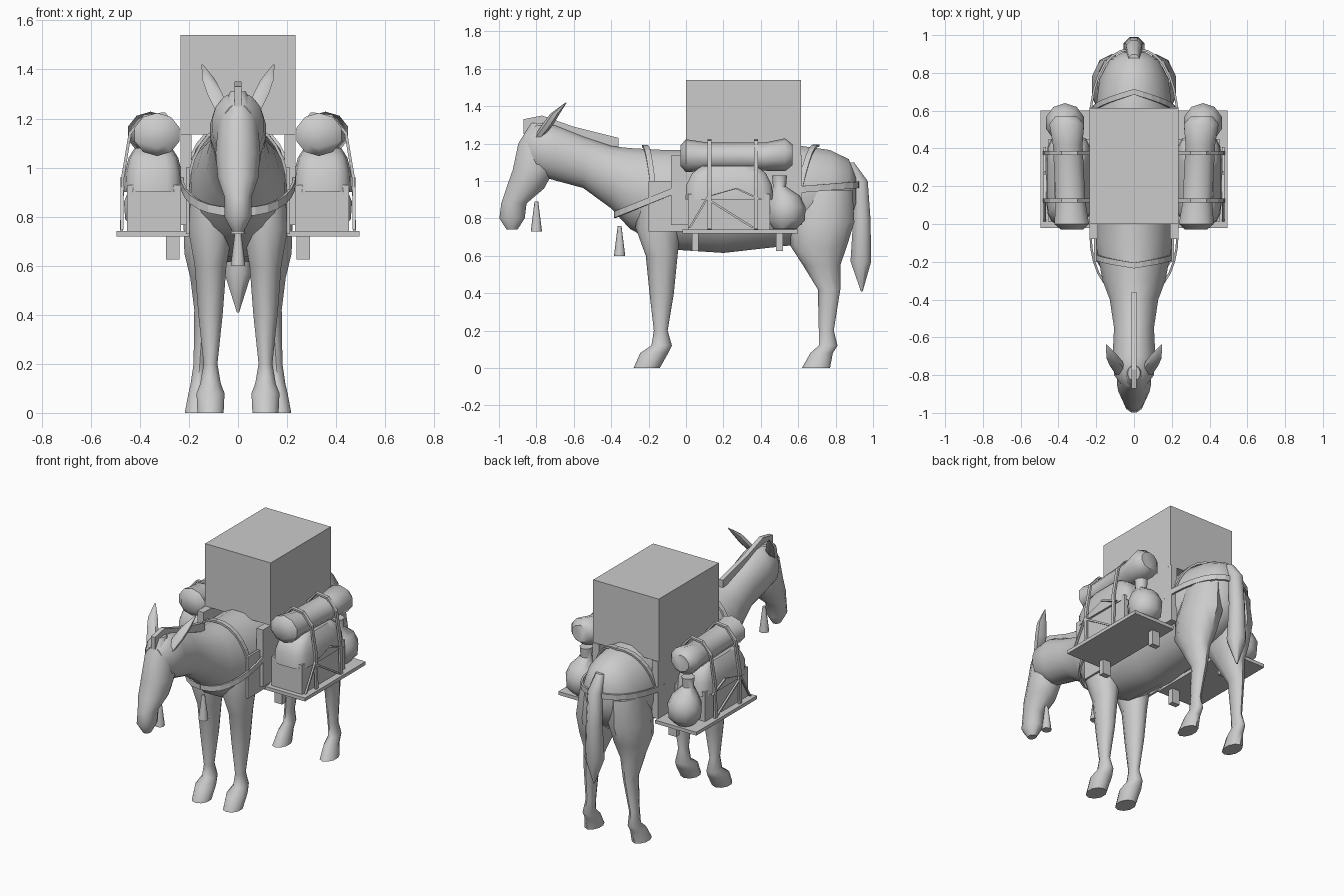
import bpy
import bmesh
import math
from mathutils import Vector

cube = bpy.data.objects.get("Cube")
if cube:
    bpy.data.objects.remove(cube)

grey = bpy.data.materials.new("plain grey")
grey.use_nodes = True
shade = (.6, .6, .6, 1)
grey.diffuse_color = shade
grey.node_tree.nodes["Principled BSDF"].inputs["Base Color"].default_value = shade


def finish(name, bm, mirror=False, smooth=False, thickness=None):
    bmesh.ops.recalc_face_normals(bm, faces=bm.faces)
    mesh = bpy.data.meshes.new(name)
    bm.to_mesh(mesh)
    bm.free()
    mesh.materials.append(grey)
    part = bpy.data.objects.new(name, mesh)
    bpy.context.collection.objects.link(part)
    if thickness:
        solid = part.modifiers.new("thickness", "SOLIDIFY")
        solid.thickness = thickness
        solid.offset = False
    if mirror:
        part.modifiers.new("mirror", "MIRROR")
    if smooth:
        bpy.ops.object.select_all(action="DESELECT")
        part.select_set(True)
        bpy.context.view_layer.objects.active = part
        bpy.ops.object.shade_smooth_by_angle(angle=math.radians(50))


def rounded(value, power):
    return math.copysign(abs(value) ** power, value)


def loft(name, rings, axis="z", ratio=1, x=0, lean=0, sides=10, power=1, mirror=True):
    """Rings are (position on axis, centre, radius); ratio sets the width."""
    bm = bmesh.new()
    loops = []
    for along, centre, radius in rings:
        loop = []
        for i in range(sides):
            angle = math.tau * (i + .5) / sides
            across = x + lean * along + radius * ratio * rounded(math.cos(angle), power)
            depth = centre + radius * rounded(math.sin(angle), power)
            place = (across, depth, along) if axis == "z" else (across, along, depth)
            loop.append(bm.verts.new(place))
        loops.append(loop)
    for lower, upper in zip(loops, loops[1:]):
        for i in range(sides):
            bm.faces.new((lower[i - 1], lower[i], upper[i], upper[i - 1]))
    bm.faces.new(loops[0])
    bm.faces.new(loops[-1])
    finish(name, bm, mirror, smooth=True)


def box(name, centre, size, mirror=True):
    bm = bmesh.new()
    bmesh.ops.create_cube(bm, size=1)
    bmesh.ops.scale(bm, vec=size, verts=bm.verts)
    bmesh.ops.translate(bm, vec=centre, verts=bm.verts)
    finish(name, bm, mirror)


def ribbon(name, points, across, thickness=.012, mirror=True):
    """Flat strap along points, widened by the vector across."""
    bm = bmesh.new()
    half = Vector(across) / 2
    rows = [[bm.verts.new(Vector(p) + side) for side in (-half, half)] for p in points]
    for start, end in zip(rows, rows[1:]):
        bm.faces.new((start[0], start[1], end[1], end[0]))
    finish(name, bm, mirror, thickness=thickness)


# Animal: trunk with neck, head, legs, tail, ears and mane
trunk = [(.91, .95, .08), (.87, .95, .17), (.77, .93, .24), (.6, .925, .27),
         (.2, .89, .28), (-.1, .9, .27), (-.3, .96, .22), (-.4, 1.02, .17),
         (-.55, 1.1, .14), (-.7, 1.15, .15), (-.8, 1.17, .14), (-.86, 1.18, .08)]
trunk_ratio = .77
loft("body", trunk, "y", trunk_ratio, sides=16, mirror=False)
loft("head", [(1.31, -.79, .04), (1.2, -.8, .1), (1.06, -.815, .115), (.96, -.86, .105),
              (.88, -.92, .07), (.8, -.93, .07), (.74, -.93, .03)],
     ratio=.82, sides=12, mirror=False)
loft("front_legs", [(.95, -.15, .1), (.75, -.15, .12), (.6, -.13, .085), (.4, -.13, .065),
                    (.2, -.135, .037), (.12, -.13, .055), (.08, -.17, .075), (0, -.21, .07)],
     ratio=.8, x=.112)
loft("hind_legs", [(.95, .75, .14), (.78, .73, .17), (.65, .71, .15), (.55, .725, .1),
                   (.42, .765, .06), (.2, .75, .04), (.12, .76, .05), (.08, .725, .06),
                   (0, .695, .075)],
     ratio=.66, x=.17, lean=-.07)
loft("tail", [(1.1, .87, .03), (1, .93, .045), (.8, .94, .05), (.57, .935, .06),
              (.41, .94, .005)], sides=8, mirror=False)
loft("ears", [(1.22, -.8, .025), (1.3, -.74, .03), (1.36, -.7, .025), (1.42, -.64, .003)],
     ratio=1.2, x=-.465, lean=.43, sides=6)
ribbon("mane", [(0, -.87, 1.29), (0, -.77, 1.31), (0, -.6, 1.25), (0, -.36, 1.19)],
       (0, 0, .08), thickness=.028, mirror=False)

# Bells
for name, y, z in (("chin_bell", -.8, .81), ("chest_bell", -.355, .68)):
    bm = bmesh.new()
    bmesh.ops.create_cone(bm, cap_ends=True, segments=8, radius1=.03, radius2=.01, depth=.16)
    bmesh.ops.translate(bm, vec=(0, y, z), verts=bm.verts)
    finish(name, bm, smooth=True)


# Harness: girths over the back, and bands around chest and rump
def girth(name, top, side):
    points = []
    for i in range(8):
        angle = i * math.pi / 14
        y = top + (side - top) * i / 7
        for rear, front in zip(trunk, trunk[1:]):
            if front[0] <= y <= rear[0]:
                mix = (rear[0] - y) / (rear[0] - front[0])
                spot = Vector(rear).lerp(Vector(front), mix)
        radius = spot.z + .01
        points.append((radius * trunk_ratio * math.sin(angle), y,
                       spot.y + radius * math.cos(angle)))
    ribbon(name, points, (0, .03, 0))


def band(name, y, reach, z, rise):
    points = []
    for i in range(8):
        angle = i * math.pi / 14
        points.append((.23 * math.sin(angle) ** .8, y + reach * math.cos(angle),
                       z + rise * math.cos(angle)))
    ribbon(name, points, (0, 0, .035))


girth("shoulder_strap", -.22, -.17)
girth("rump_strap", .7, .6)
band("breast_strap", -.06, -.32, .95, -.13)
band("breeching_strap", .55, .375, .95, .03)
box("side_flaps", (.205, -.09, .865), (.014, .22, .27))

# Pack frame: side boards, shelves, pegs and top crate
box("side_boards", (.212, .27, .95), (.045, .7, .37))
box("shelves", (.347, .29, .73), (.295, .62, .022))
for name, y in (("front_pegs", .05), ("rear_pegs", .5)):
    box(name, (.265, y, .675), (.055, .035, .1))
box("top_crate", (0, .307, 1.337), (.47, .615, .405), mirror=False)

# Side cargo: crate, cloth cover, sack and bedroll
box("side_crates", (.342, .23, .835), (.22, .44, .19))
loft("cloth_covers", [(.9, .232, .237), (.98, .23, .23), (1.04, .23, .2), (1.08, .23, .15)],
     ratio=.51, x=.345, sides=16, power=.45)
loft("sacks", [(.742, .53, .06), (.79, .535, .1), (.86, .535, .105), (.92, .53, .08),
               (.97, .5, .035), (1.03, .5, .04)], x=.365)
loft("bedrolls", [(-.03, 1.135, .055), (0, 1.135, .088), (.12, 1.13, .075), (.42, 1.13, .075),
                  (.53, 1.14, .088), (.57, 1.14, .055)], "y", x=.33, lean=.05, ratio=1.1)

# Load straps and diagonal lashings
for name, y in (("front_load_strap", .125), ("rear_load_strap", .375)):
    arch = [(.24, 1.15), (.3, 1.22), (.38, 1.21), (.44, 1.14), (.47, .96), (.475, .742)]
    ribbon(name, [(x, y, z) for x, z in arch], (0, .022, 0))
lashings = {"long": (.12, .9, .36, .75), "upper": (.13, .92, .27, .96),
            "rear": (.27, .96, .4, .9), "front": (.02, .75, .12, .92)}
for name, (y, z, end_y, end_z) in lashings.items():
    ribbon(name + "_lashing", [(.472, y, z), (.472, end_y, end_z)], (0, .014, .004))
